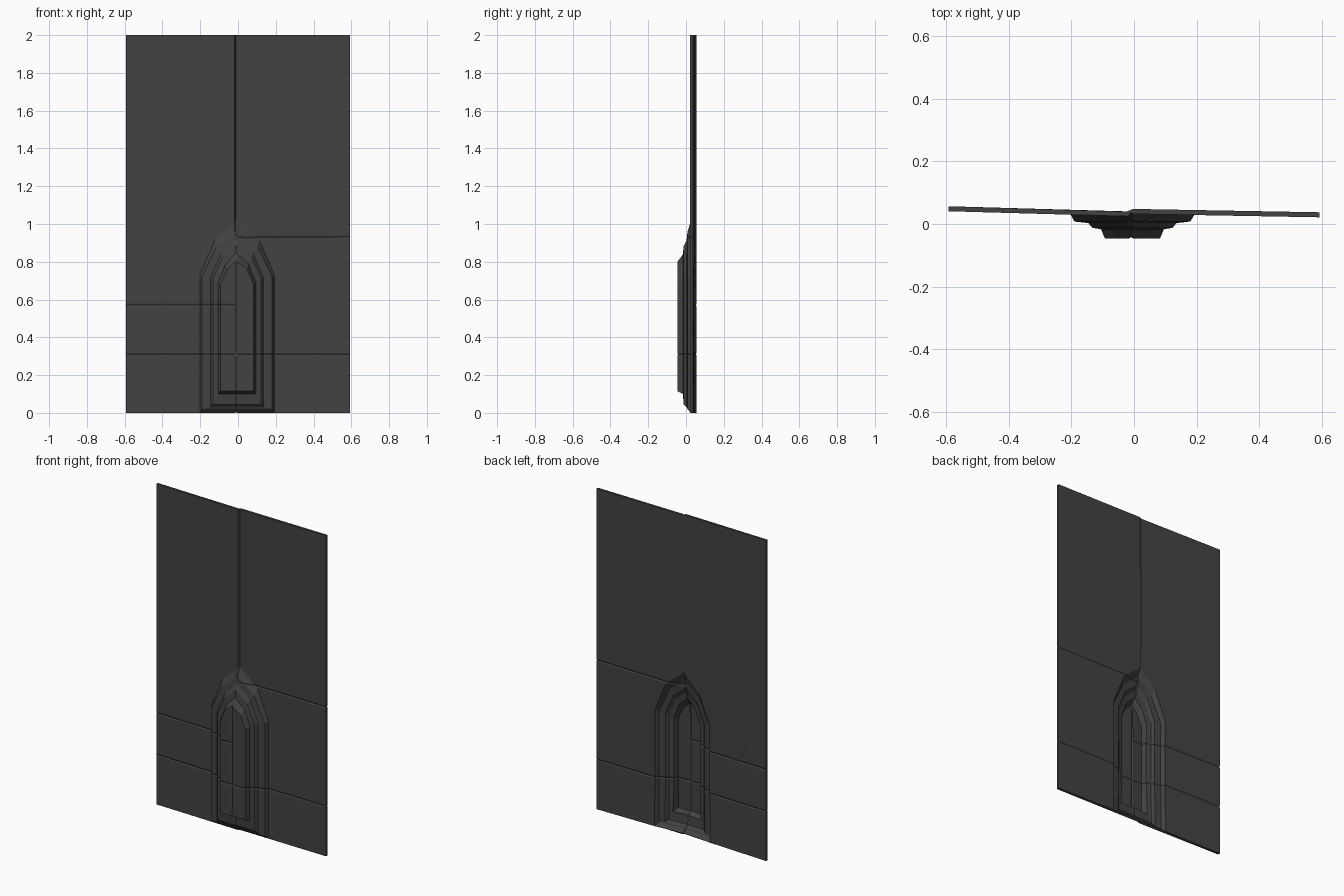
import bpy
import bmesh

cube = bpy.data.objects.get("Cube")
if cube:
    bpy.data.objects.remove(cube, do_unlink=True)

HALF_W, HEIGHT = 0.592, 2.0
SEAM_X = -0.01          # centre joint between the two leaves
GAP, DEPTH = 0.008, 0.004   # joint half width and groove depth
THICK = 0.016
PANEL = 0.025


def panel_y(x):
    """Front face of each leaf, slightly canted either side of the joint."""
    return 0.024 + 0.028 * abs(x) if x < SEAM_X else 0.032 - 0.018 * x


def arch(bm, half, shoulder, apex, bottom, y):
    """One pointed arch outline, clockwise from the lower left."""
    mid_z = shoulder + 0.64 * (apex - shoulder)
    side = [(half, bottom), (half, shoulder), (half * 0.6, mid_z)]
    pts = [(SEAM_X / 2 - w, z) for w, z in side] + [(SEAM_X, apex)]
    pts += [(SEAM_X / 2 + w, z) for w, z in reversed(side)]
    return [bm.verts.new((x, y, z)) for x, z in pts]


def cut(bm, co, normal, keep):
    """Slice the faces accepted by the rule."""
    faces = [f for f in bm.faces if keep(f.calc_center_median())]
    geom = set(faces)
    for f in faces:
        geom.update(f.edges)
        geom.update(f.verts)
    bmesh.ops.bisect_plane(bm, geom=list(geom), dist=1e-5,
                           plane_co=co, plane_no=normal)


bm = bmesh.new()

# Stepped arches, outer to inner: half width, shoulder, apex, bottom, y
steps = [
    (0.197, 0.73, 1.02, 0.0, PANEL),
    (0.185, 0.72, 0.965, 0.02, 0.008),
    (0.141, 0.715, 0.92, 0.03, 0.003),
    (0.128, 0.71, 0.89, 0.045, -0.012),
    (0.100, 0.69, 0.845, 0.10, -0.017),
    (0.088, 0.68, 0.805, 0.115, -0.046),
]
rings = [arch(bm, *s) for s in steps]
for outer, inner in zip(rings, rings[1:]):
    for i in range(len(outer)):
        j = (i + 1) % len(outer)
        bm.faces.new((outer[i], outer[j], inner[j], inner[i]))
bm.faces.new(rings[-1])

# Flat leaves around the arch
top = bm.verts.new((SEAM_X, PANEL, HEIGHT))
for sign, edge in ((-1, rings[0][:4]), (1, rings[0][:2:-1])):
    corners = [bm.verts.new((sign * HALF_W, PANEL, z)) for z in (HEIGHT, 0)]
    bm.faces.new(edge + [top] + corners)

# Joint lines: vertical through the middle, staggered across the leaves
for d in (-GAP, 0, GAP):
    cut(bm, (SEAM_X + d, 0, 0), (1, 0, 0), lambda c: True)
joints = [
    (0.31, lambda c: True),
    (0.57, lambda c: c.x < SEAM_X),
    (0.93, lambda c: c.x > SEAM_X),
]
for z, rule in joints:
    for d in (-GAP, 0, GAP):
        cut(bm, (0, 0, z + d), (0, 0, 1), rule)

# Cant the leaves and turn every face to the front
for v in bm.verts:
    if v.co.y > PANEL - 1e-4:
        v.co.y = panel_y(v.co.x)
for f in bm.faces:
    f.normal_update()
    if f.normal.y > 0:
        f.normal_flip()
bm.normal_update()


def in_joint(co):
    if abs(co.x - SEAM_X) < 1e-4:
        return True
    return any(abs(co.z - z) < 1e-4 and rule(co) for z, rule in joints)


# Back skin parallel to the front, with grooves sunk in both
front = list(bm.verts)
border = [e for e in bm.edges if e.is_boundary]
normals = {v: v.normal.copy() for v in front}
copy = bmesh.ops.duplicate(bm, geom=front + list(bm.edges) + list(bm.faces))
back = copy["vert_map"]
back_faces = [g for g in copy["geom"] if isinstance(g, bmesh.types.BMFace)]
bmesh.ops.reverse_faces(bm, faces=back_faces)
for v in front:
    inward = -normals[v]
    sink = DEPTH if in_joint(v.co) else 0
    back[v].co = v.co + inward * (THICK - sink)
    v.co += inward * sink
    for w in (v, back[v]):
        w.co.z = min(max(w.co.z, 0), HEIGHT)
for e in border:
    a, b = e.verts
    bm.faces.new((a, b, back[b], back[a]))
bmesh.ops.recalc_face_normals(bm, faces=bm.faces)
bmesh.ops.triangulate(bm, faces=[f for f in bm.faces if len(f.verts) > 4])

mesh = bpy.data.meshes.new("arched_wall_panel")
bm.to_mesh(mesh)
bm.free()
panel = bpy.data.objects.new("arched_wall_panel", mesh)
bpy.context.collection.objects.link(panel)

# Dark grey finish
grey = (0.054, 0.054, 0.054, 1)
mat = bpy.data.materials.new("dark_grey")
mat.use_nodes = True
mat.diffuse_color = grey
mat.node_tree.nodes["Principled BSDF"].inputs["Base Color"].default_value = grey
mesh.materials.append(mat)
